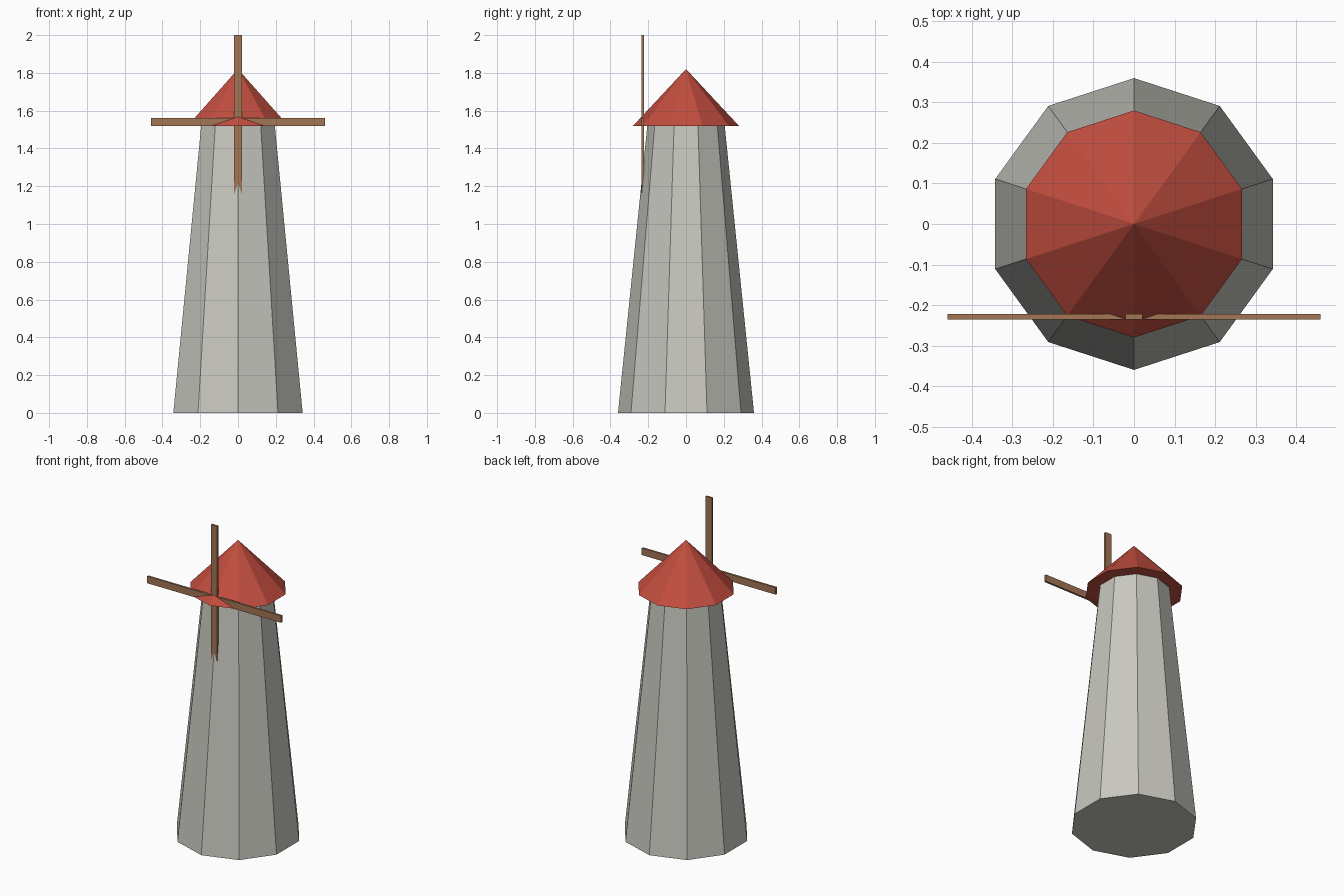
import bpy

cube = bpy.data.objects.get("Cube")
if cube:
    bpy.data.objects.remove(cube, do_unlink=True)


def make_material(name, rgb):
    mat = bpy.data.materials.new(name)
    mat.use_nodes = True
    color = (*rgb, 1.0)
    mat.diffuse_color = color
    for node in mat.node_tree.nodes:
        if node.type == 'BSDF_PRINCIPLED':
            node.inputs["Base Color"].default_value = color
    return mat


def finish(name, mat):
    obj = bpy.context.object
    obj.name = obj.data.name = name
    obj.data.materials.append(mat)
    return obj


def cone(name, mat, bottom, top, z0, z1):
    bpy.ops.mesh.primitive_cone_add(vertices=SIDES, radius1=bottom, radius2=top,
                                    depth=z1 - z0, location=(0, 0, (z0 + z1) / 2))
    return finish(name, mat)


def box(name, mat, size, location):
    bpy.ops.mesh.primitive_cube_add(size=1, location=location)
    obj = finish(name, mat)
    obj.scale = size
    bpy.ops.object.transform_apply(location=False, rotation=False, scale=True)
    return obj


stone = make_material("pale_stone", (0.58, 0.58, 0.53))
red = make_material("roof_red", (0.54, 0.075, 0.05))
wood = make_material("brown_wood", (0.37, 0.18, 0.09))

SIDES = 10
EAVES = 1.52

# Tapered tower and overhanging conical roof
cone("tower", stone, 0.36, 0.205, 0, EAVES)
cone("roof", red, 0.28, 0, EAVES, 1.82)

# Crossed sails on the front
hub = (0, -0.229, 1.54)
span, width, thickness = 0.92, 0.043, 0.013
box("vertical_sail", wood, (width, thickness, span), hub)
box("horizontal_sail", wood, (span, thickness, width), hub)
